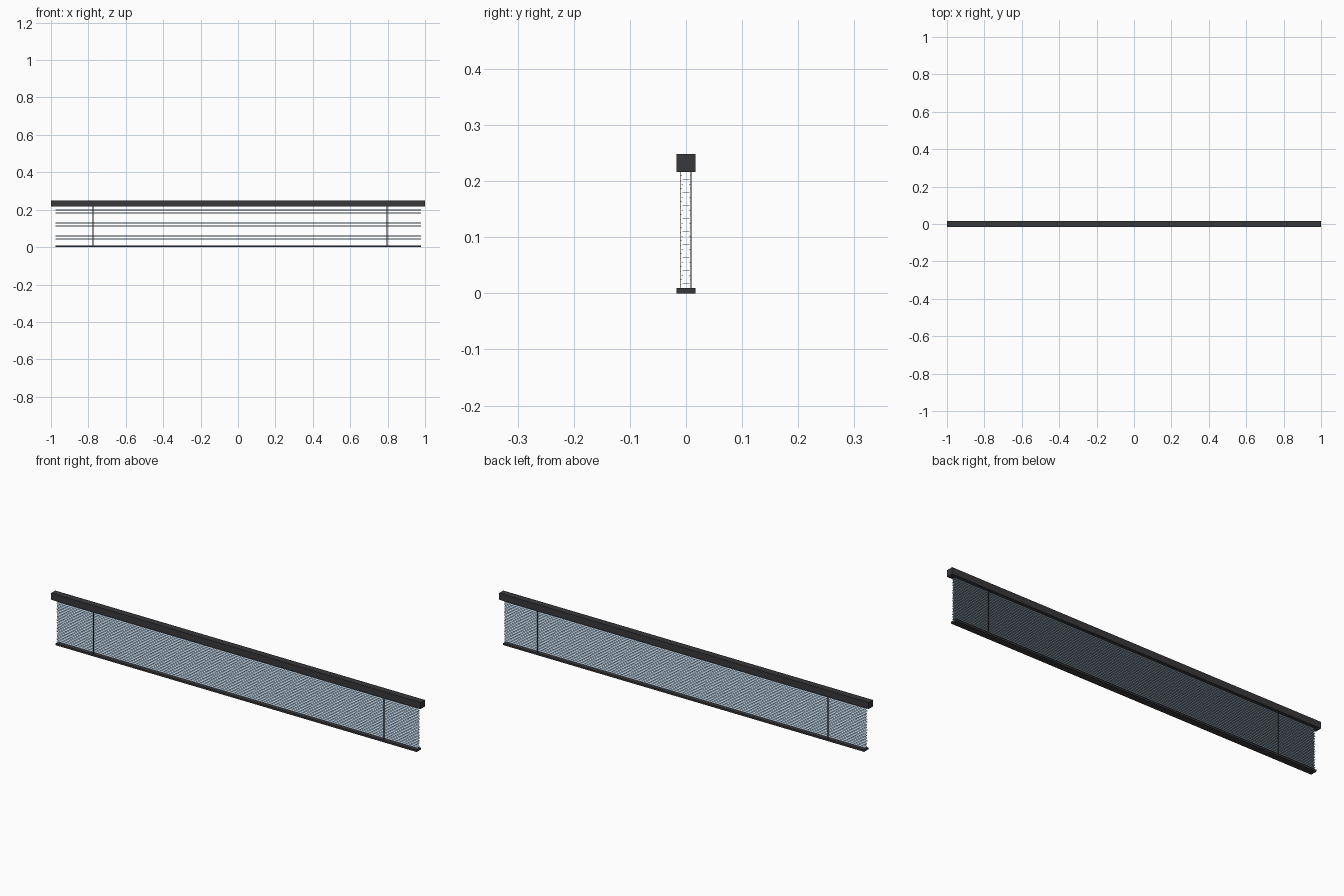
import bpy, bmesh

if "Cube" in bpy.data.objects:
    bpy.data.objects.remove(bpy.data.objects["Cube"])

def material(name, rgb):
    m = bpy.data.materials.new(name)
    m.diffuse_color = (*rgb, 1)
    m.use_nodes = True
    m.node_tree.nodes["Principled BSDF"].inputs["Base Color"].default_value = m.diffuse_color
    return m

DARK = material("dark_rail", (0.04, 0.04, 0.045))
BLUE = material("pale_blue_slat", (0.50, 0.64, 0.78))

def box(name, x, y, z, mat):
    bm = bmesh.new()
    bmesh.ops.create_cube(bm, size=1)
    for v in bm.verts:
        for i, (lo, hi) in enumerate((x, y, z)):
            v.co[i] = hi if v.co[i] > 0 else lo
    return add(name, bm, mat)

def add(name, bm, mat):
    me = bpy.data.meshes.new(name)
    bm.to_mesh(me)
    bm.free()
    me.materials.append(mat)
    ob = bpy.data.objects.new(name, me)
    bpy.context.collection.objects.link(ob)
    return ob

# Head rail and bottom rail
box("head_rail", (-1, 1), (-0.0165, 0.0165), (0.216, 0.248), DARK)
box("bottom_rail", (-0.975, 0.978), (-0.0165, 0.0165), (0, 0.009), DARK)

# Slats: one thin, slightly crowned strip repeated up the blind
COUNT, Z0, Z1 = 26, 0.0165, 0.2095
bm = bmesh.new()
profile = [(-0.0095, 0), (-0.0045, 0.0008), (0.0045, 0.0008), (0.0095, 0)]
rows = [[bm.verts.new((x, y, z)) for x in (-0.975, 0.978)] for y, z in profile]
for a, b in zip(rows, rows[1:]):
    bm.faces.new((a[0], a[1], b[1], b[0]))
slats = add("slats", bm, BLUE)
slats.location.z = Z0
solid = slats.modifiers.new("thickness", 'SOLIDIFY')
solid.thickness = 0.0004
stack = slats.modifiers.new("stack", 'ARRAY')
stack.count = COUNT
stack.use_relative_offset = False
stack.use_constant_offset = True
stack.constant_offset_displace = (0, 0, (Z1 - Z0) / (COUNT - 1))

# Ladder cords in front of and behind the slats
for side, x in (("left", -0.775), ("right", 0.797)):
    for face, y in (("front", -0.0102), ("back", 0.0088)):
        box(f"{side}_{face}_cord", (x - 0.002, x + 0.002),
            (y - 0.0006, y + 0.0006), (0.008, 0.217), DARK)
